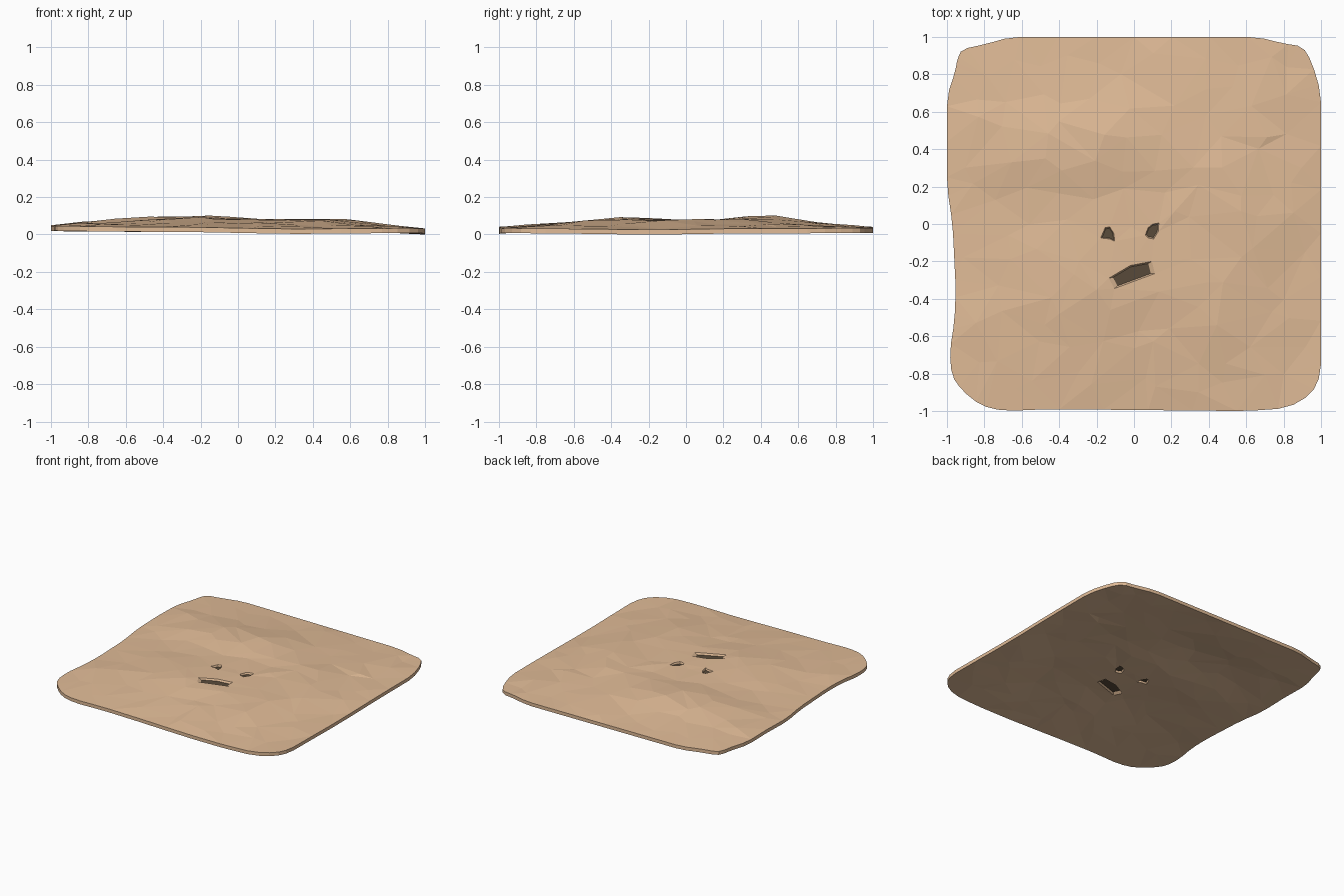
import bpy, bmesh, math, random
from mathutils import Vector, geometry

if "Cube" in bpy.data.objects:
    bpy.data.objects.remove(bpy.data.objects["Cube"])

random.seed(7)
THICK = 0.026


def material(name, rgb):
    m = bpy.data.materials.new(name)
    m.diffuse_color = (*rgb, 1)
    m.use_nodes = True
    m.node_tree.nodes["Principled BSDF"].inputs["Base Color"].default_value = m.diffuse_color
    return m


tan = material("tan", (0.75, 0.50, 0.31))
dark = material("dark_brown", (0.10, 0.07, 0.042))

# Outline of the flat sheet, anticlockwise
OUTLINE = [(-.7, -1), (-.45, -.99), (.6, -1), (.82, -.985), (.95, -.91), (1, -.8),
           (1, .7), (.95, .87), (.9, .95), (.8, .965), (.66, 1), (-.66, 1),
           (-.8, .96), (-.92, .935), (-.945, .88), (-.955, .82), (-1, .68), (-1, .2),
           (-.97, 0), (-.953, -.35), (-.96, -.52), (-.985, -.68), (-.975, -.81),
           (-.92, -.89), (-.82, -.97)]

# Openings for the two eyes and the mouth
HOLES = {
    "left_eye": [(-.178, -.075), (-.155, -.02), (-.13, -.015), (-.108, -.05),
                 (-.103, -.092), (-.13, -.08)],
    "right_eye": [(.06, -.06), (.075, -.02), (.1, 0), (.133, .005), (.13, -.04),
                  (.105, -.08), (.075, -.075)],
    "mouth": [(-.135, -.29), (-.02, -.222), (.095, -.2), (.112, -.265), (-.105, -.345)],
}

# Bumps: x, y, radius x, radius y, height
BUMPS = [(-.38, .42, .38, .17, .038), (.1, .55, .3, .14, .012), (-.3, -.33, .3, .22, .018),
         (.5, -.1, .22, .45, .020), (-.8, .5, .2, .2, .012), (.45, -.55, .2, .15, .008),
         (.4, .3, .2, .2, .006), (-.85, -.6, .2, .25, .008),
         (.3, -1, .35, .2, -.007), (1, -.2, .2, .35, -.007)]


def height(x, y):
    z = .036 - .005 * x + .040 * max(0, 1 - x * x) * max(0, 1 - y * y)
    for bx, by, rx, ry, h in BUMPS:
        z += h * math.exp(-((x - bx) / rx) ** 2 - ((y - by) / ry) ** 2)
    return z


def inside(p, poly):
    hit = False
    for (x1, y1), (x2, y2) in zip(poly, poly[1:] + poly[:1]):
        if (y1 > p[1]) != (y2 > p[1]) and p[0] < (x2 - x1) * (p[1] - y1) / (y2 - y1) + x1:
            hit = not hit
    return hit


def soften(poly):
    """Cut each corner slightly so the outline reads as a curve."""
    out = []
    for a, b in zip(poly, poly[1:] + poly[:1]):
        a, b = Vector(a), Vector(b)
        t = min(.25, .05 / (b - a).length)
        out += [tuple(a.lerp(b, t)), tuple(a.lerp(b, 1 - t))]
    return out


def subdivide(poly, step):
    out = []
    for a, b in zip(poly, poly[1:] + poly[:1]):
        a, b = Vector(a), Vector(b)
        n = max(1, round((b - a).length / step))
        out += [tuple(a.lerp(b, i / n)) for i in range(n)]
    return out


def add_object(name, bm, mat):
    me = bpy.data.meshes.new(name)
    bm.to_mesh(me)
    bm.free()
    me.materials.append(mat)
    ob = bpy.data.objects.new(name, me)
    bpy.context.collection.objects.link(ob)
    return ob


# Constraint loops and scattered interior points
points, edges = [], []
rim = subdivide(soften(OUTLINE), .22)
for loop in [rim] + list(HOLES.values()):
    s = len(points)
    points += [Vector(p) for p in loop]
    edges += [(s + i, s + (i + 1) % len(loop)) for i in range(len(loop))]
fixed = list(points)
for i in range(-5, 6):
    for j in range(-5, 6):
        p = Vector((i * .17 + random.uniform(-.07, .07), j * .17 + random.uniform(-.07, .07)))
        if inside(p, rim) and min((p - q).length for q in fixed) > .07:
            points.append(p)
verts, _, faces, *_ = geometry.delaunay_2d_cdt(points, edges, [], 0, 1e-5)

# Crumpled sheet surface
bm = bmesh.new()
bv = []
for v in verts:
    near = min((v - q).length for q in fixed)
    bv.append(bm.verts.new((v.x, v.y, height(*v) + (random.uniform(-.005, .005) if near > .01 else 0))))
for f in faces:
    c = sum((verts[i] for i in f), Vector((0, 0))) / len(f)
    if inside(c, rim) and not any(inside(c, h) for h in HOLES.values()):
        bm.faces.new([bv[i] for i in f])

# Thickness
ext = bmesh.ops.extrude_face_region(bm, geom=bm.faces[:], use_keep_orig=True)
for v in [g for g in ext["geom"] if isinstance(g, bmesh.types.BMVert)]:
    v.co.z -= THICK
bmesh.ops.recalc_face_normals(bm, faces=bm.faces[:])

# Opening walls slope inward to a waist halfway down
centres = {k: sum((Vector(p) for p in h), Vector((0, 0))) / len(h) for k, h in HOLES.items()}
for k, h in HOLES.items():
    posts = [e for e in bm.edges if (e.verts[0].co.xy - e.verts[1].co.xy).length < 1e-5
             and any((Vector(p) - e.verts[0].co.xy).length < 1e-4 for p in h)]
    cut = bmesh.ops.subdivide_edges(bm, edges=posts, cuts=1)
    for v in {g for g in cut["geom_inner"] if isinstance(g, bmesh.types.BMVert)}:
        v.co.xy = centres[k].lerp(v.co.xy, .82)
low = min(v.co.z for v in bm.verts)
bmesh.ops.translate(bm, verts=bm.verts[:], vec=(0, 0, -low))
add_object("sheet", bm, tan)

# Dark recessed floors of the eyes and mouth
for name, h in HOLES.items():
    bm = bmesh.new()
    ring = []
    for p in h:
        q = centres[name].lerp(Vector(p), .82)
        ring.append(bm.verts.new((q.x, q.y, height(*p) - low - THICK * .5)))
    face = bm.faces.new(ring)
    face.normal_update()
    if face.normal.z < 0:
        face.normal_flip()
    add_object(name + "_floor", bm, dark)
